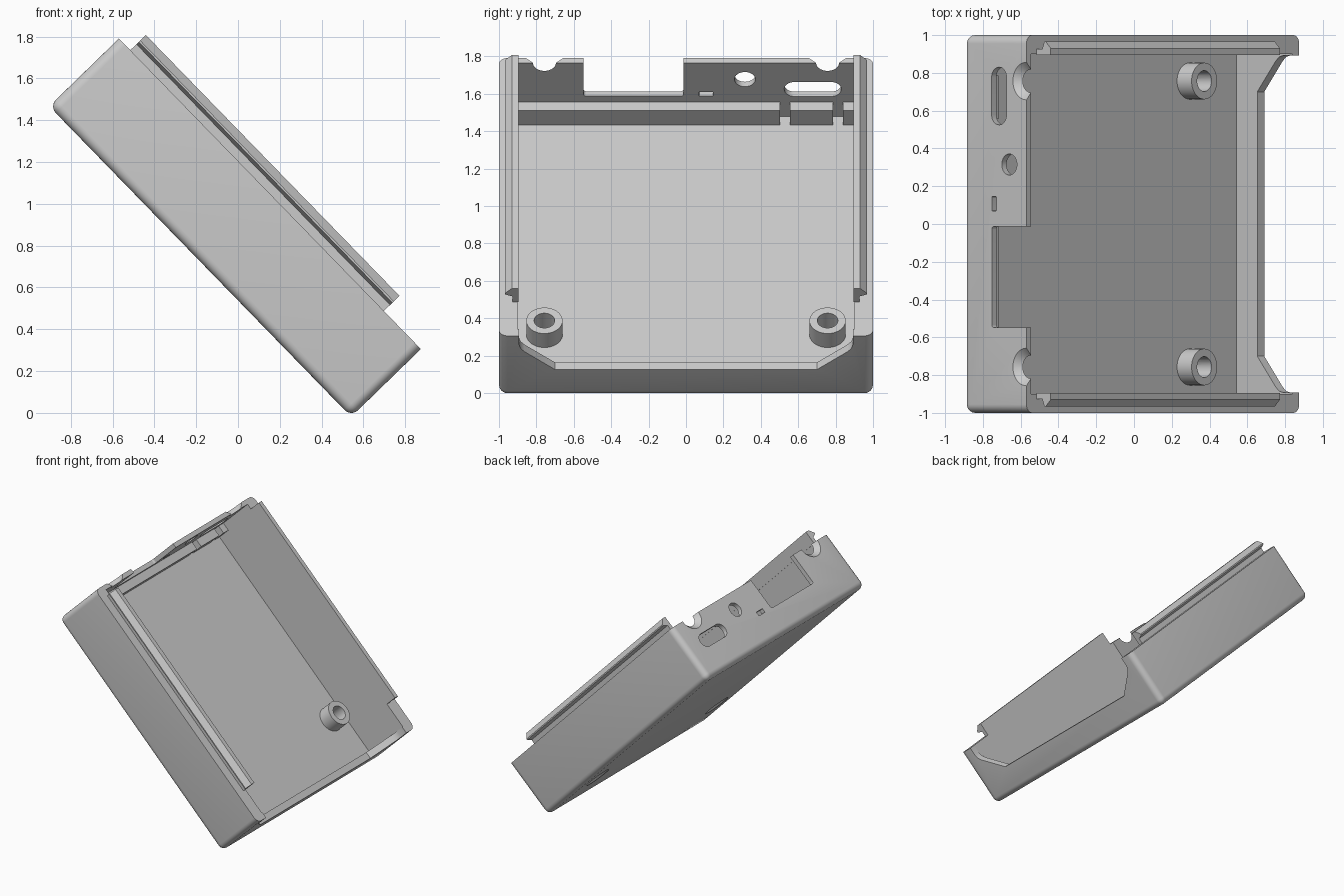
import bpy, bmesh, math
from mathutils import Matrix

if "Cube" in bpy.data.objects:
    bpy.data.objects.remove(bpy.data.objects["Cube"])

# Local frame: x = long axis, y = width, z = height above the underside; tilted at the end
TILT = Matrix.Rotation(math.radians(45.8), 4, 'Y') @ Matrix.Translation((0, 0, 0.375))
BACK, FRONT, RIM = -1.681, 0.391, 0.465
IN_BACK, IN_FRONT, FLOOR, IN_Y = -1.645, 0.338, 0.055, 0.90

grey = bpy.data.materials.new("plain_grey")
grey.diffuse_color = (0.6, 0.6, 0.6, 1)
grey.use_nodes = True
grey.node_tree.nodes["Principled BSDF"].inputs["Base Color"].default_value = grey.diffuse_color


def to_object(name, bm):
    bmesh.ops.recalc_face_normals(bm, faces=bm.faces)
    me = bpy.data.meshes.new(name)
    bm.to_mesh(me)
    bm.free()
    me.materials.append(grey)
    ob = bpy.data.objects.new(name, me)
    bpy.context.collection.objects.link(ob)
    return ob


def box(name, x0, x1, y0, y1, z0, z1, rounding=0):
    bm = bmesh.new()
    bmesh.ops.create_cube(bm, size=1, matrix=Matrix.Translation(
        ((x0 + x1) / 2, (y0 + y1) / 2, (z0 + z1) / 2)) @ Matrix.Diagonal((x1 - x0, y1 - y0, z1 - z0, 1)))
    if rounding:  # round every edge except those of the open rim
        edges = [e for e in bm.edges if min(v.co.z for v in e.verts) < z1 - 1e-4]
        bmesh.ops.bevel(bm, geom=edges, offset=rounding, segments=6, profile=0.5, affect='EDGES')
    return to_object(name, bm)


def prism(name, profile, x0, x1):
    """Extrude a (y, z) profile along x."""
    bm = bmesh.new()
    face = bm.faces.new([bm.verts.new((x0, y, z)) for y, z in profile])
    res = bmesh.ops.extrude_face_region(bm, geom=[face])
    bmesh.ops.translate(bm, vec=(x1 - x0, 0, 0),
                        verts=[v for v in res['geom'] if isinstance(v, bmesh.types.BMVert)])
    return to_object(name, bm)


def cone(name, r0, r1, start, end):
    """Round frustum between two points along x or z."""
    axis = 'X' if start[0] != end[0] else 'Z'
    rot = Matrix.Rotation(math.pi / 2, 4, 'Y') if axis == 'X' else Matrix()
    depth = (end[0] - start[0]) + (end[2] - start[2])
    mid = [(a + b) / 2 for a, b in zip(start, end)]
    bm = bmesh.new()
    bmesh.ops.create_cone(bm, cap_ends=True, segments=40, radius1=r0, radius2=r1, depth=depth,
                          matrix=Matrix.Translation(mid) @ rot)
    return to_object(name, bm)


def boolean(target, tool, op='DIFFERENCE'):
    mod = target.modifiers.new("cut", 'BOOLEAN')
    mod.operation, mod.solver, mod.object = op, 'EXACT', tool
    bpy.context.view_layer.objects.active = target
    bpy.ops.object.modifier_apply(modifier=mod.name)
    bpy.data.objects.remove(tool)


def rounded_rect(y0, y1, z0, z1, r, n=8):
    pts = []
    for cy, cz, a in ((y1 - r, z1 - r, 0), (y0 + r, z1 - r, 90), (y0 + r, z0 + r, 180), (y1 - r, z0 + r, 270)):
        for i in range(n + 1):
            t = math.radians(a + 90 * i / n)
            pts.append((cy + r * math.cos(t), cz + r * math.sin(t)))
    return pts


# Open tray
tray = box("tray", BACK, FRONT, -1, 1, 0, RIM, rounding=0.045)
boolean(tray, box("cavity", IN_BACK, IN_FRONT, -IN_Y, IN_Y, FLOOR, 1))

# Lowered front wall with sloped shoulders
half = [(0.70, 0.207), (0.865, 0.345), (0.885, 0.37), (0.893, 0.40), (0.893, 0.7)]
opening = [(-y, z) for y, z in reversed(half)] + half
boolean(tray, prism("front_opening", opening, IN_FRONT - 0.05, FRONT + 0.1))

# Port openings in the back wall
X0, X1 = BACK - 0.05, IN_BACK + 0.012
boolean(tray, prism("wide_port", rounded_rect(-0.548, -0.013, 0.21, 0.8, 0.015), X0, X1))
boolean(tray, prism("tiny_port", rounded_rect(0.07, 0.145, 0.21, 0.243, 0.003), X0, X1))
boolean(tray, prism("slot_port", rounded_rect(0.525, 0.83, 0.208, 0.318, 0.054), X0, X1))
boolean(tray, cone("round_port", 0.056, 0.056, (X0, 0.315, 0.339), (X1, 0.315, 0.339)))

# Slotted rib along the foot of the back wall
for y0, y1 in ((-IN_Y, 0.502), (0.555, 0.785), (0.84, IN_Y)):
    boolean(tray, box("rib", IN_BACK - 0.01, -1.582, y0 - (0.01 if y0 == -IN_Y else 0),
                      y1 + (0.01 if y1 == IN_Y else 0), FLOOR - 0.01, 0.164), 'UNION')

for s in (-1, 1):
    y = s * 0.757
    # Countersunk half holes in the back rim
    boolean(tray, cone("rim_notch", 0.105, 0.056, (BACK - 0.005, y, RIM), (IN_BACK + 0.005, y, RIM)))
    # Screw bosses with countersunk through holes
    boolean(tray, cone("boss", 0.097, 0.097, (-0.018, y, FLOOR - 0.01), (-0.018, y, 0.162)), 'UNION')
    boolean(tray, cone("screw_hole", 0.055, 0.055, (-0.018, y, -0.1), (-0.018, y, 0.3)))
    boolean(tray, cone("countersink", 0.105, 0.05, (-0.018, y, -0.004), (-0.018, y, 0.04)))

# Snap lips standing on the side rims, hooked outward
lip = [(0.895, RIM), (0.927, RIM), (0.927, 0.506), (0.967, 0.522), (0.967, 0.531), (0.930, 0.569), (0.895, 0.569)]
parts = [tray]
for side, s in (("right", 1), ("left", -1)):
    parts.append(prism(side + "_snap_lip", [(s * y, z) for y, z in lip], -1.603, 0.137))

# Tilt everything and shade
for ob in parts:
    ob.data.transform(TILT)
    bpy.ops.object.select_all(action='DESELECT')
    ob.select_set(True)
    bpy.context.view_layer.objects.active = ob
    bpy.ops.object.shade_smooth_by_angle(angle=math.radians(30))
